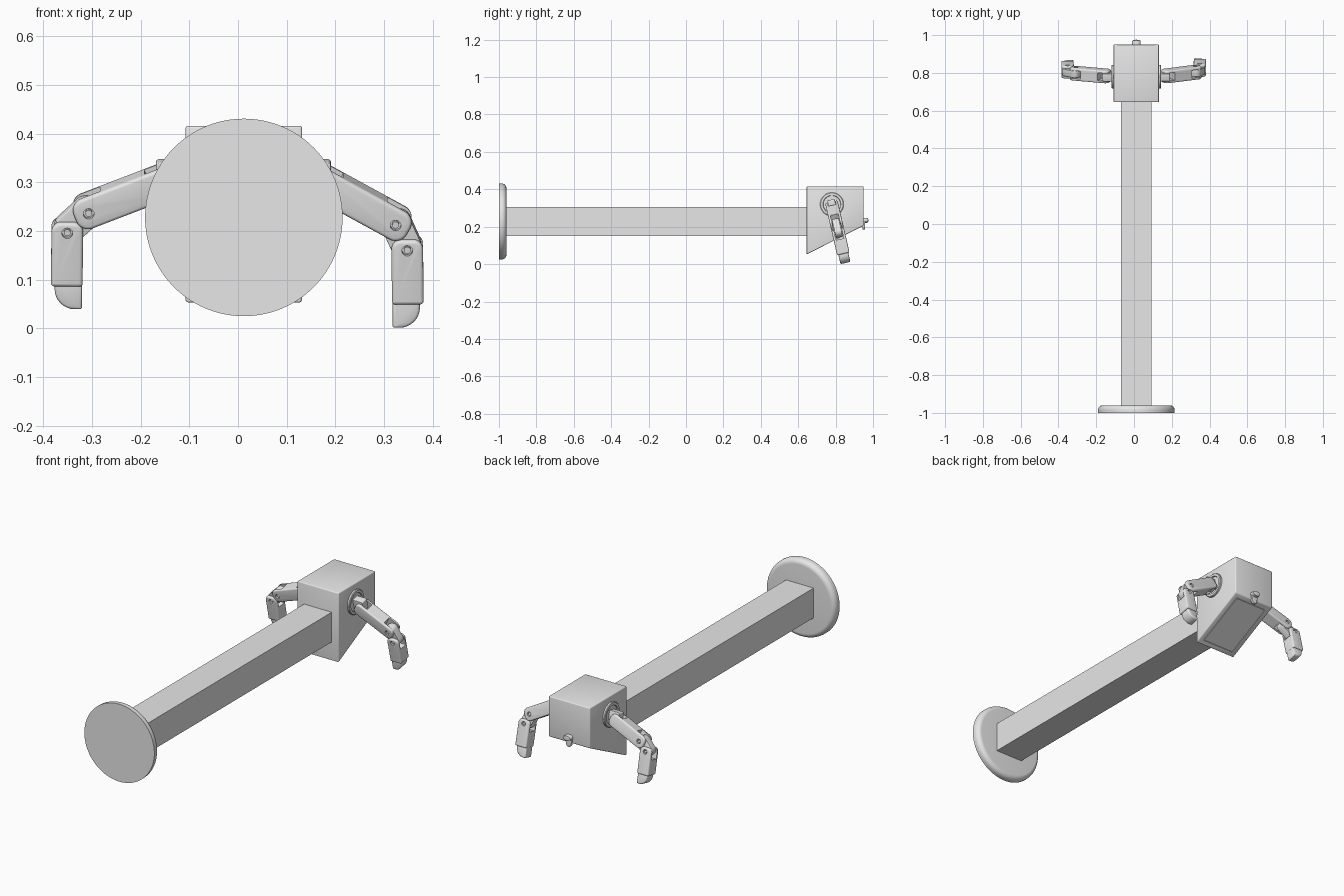
import bpy, bmesh, math
from mathutils import Vector, Matrix

if "Cube" in bpy.data.objects:
    bpy.data.objects.remove(bpy.data.objects["Cube"], do_unlink=True)

grey = bpy.data.materials.new("plain_grey")
grey.use_nodes = True
grey.diffuse_color = (0.8, 0.8, 0.8, 1)
grey.node_tree.nodes["Principled BSDF"].inputs["Base Color"].default_value = (0.8, 0.8, 0.8, 1)

CX = 0.012                       # centre line of the body
SHOULDER_Y, SHOULDER_Z = 0.78, 0.32
TILT = math.radians(13)
ARM_FRAME = Matrix.Translation((0, SHOULDER_Y, SHOULDER_Z)) @ Matrix.Rotation(TILT, 4, 'X')


def finish(name, bm, matrix=Matrix()):
    """Turn a bmesh into a shaded, coloured object."""
    bmesh.ops.recalc_face_normals(bm, faces=bm.faces)
    bm.transform(matrix)
    mesh = bpy.data.meshes.new(name)
    bm.to_mesh(mesh)
    bm.free()
    obj = bpy.data.objects.new(name, mesh)
    bpy.context.collection.objects.link(obj)
    mesh.materials.append(grey)
    shade(obj)
    return obj


def shade(obj):
    bpy.ops.object.select_all(action='DESELECT')
    bpy.context.view_layer.objects.active = obj
    obj.select_set(True)
    bpy.ops.object.shade_smooth_by_angle(angle=math.radians(35))


def rounded(corners, radii, steps=8):
    """Outline with each corner replaced by an arc."""
    out, n = [], len(corners)
    for i, p in enumerate(corners):
        r = radii[i]
        if r == 0:
            out.append(p)
            continue
        a = (corners[i - 1] - p).normalized()
        b = (corners[(i + 1) % n] - p).normalized()
        for k in range(steps + 1):
            t = math.pi / 2 * k / steps
            out.append(p + (a + b) * r - (a * math.sin(t) + b * math.cos(t)) * r)
    return out


def bar(p, q, width, before, after, r_before, r_after):
    """Rounded bar outline along p-q, running past both ends."""
    d = (q - p).normalized()
    s = Vector((-d.y, d.x)) * width / 2
    a, b = p - d * before, q + d * after
    return rounded([a - s, b - s, b + s, a + s], [r_before, r_after, r_after, r_before])


def plate(name, outline, depth, bevel=0, matrix=ARM_FRAME):
    """Extrude an x-z outline along y, with softened rims."""
    bm = bmesh.new()
    face = bm.faces.new([bm.verts.new((p.x, -depth / 2, p.y)) for p in outline])
    ext = bmesh.ops.extrude_face_region(bm, geom=[face])
    moved = [g for g in ext["geom"] if isinstance(g, bmesh.types.BMVert)]
    bmesh.ops.translate(bm, verts=moved, vec=(0, depth, 0))
    bmesh.ops.recalc_face_normals(bm, faces=bm.faces)
    if bevel:
        rims = [e for e in bm.edges if abs(e.verts[0].co.y - e.verts[1].co.y) < 1e-6]
        bmesh.ops.bevel(bm, geom=rims, offset=bevel, segments=3, profile=0.5, affect='EDGES')
    return finish(name, bm, matrix)


def lathe(name, profile, matrix, steps=64):
    """Spin (radius, height) points around z."""
    bm = bmesh.new()
    vs = [bm.verts.new((r, 0, h)) for r, h in profile]
    es = [bm.edges.new(pair) for pair in zip(vs, vs[1:])]
    bmesh.ops.spin(bm, geom=vs + es, cent=(0, 0, 0), axis=(0, 0, 1),
                   angle=math.tau, steps=steps)
    bmesh.ops.remove_doubles(bm, verts=bm.verts, dist=1e-5)
    return finish(name, bm, matrix)


def pin_at(name, p, radius, depth):
    m = ARM_FRAME @ Matrix.Translation((p.x, 0, p.y)) @ Matrix.Rotation(math.pi / 2, 4, 'X')
    h = depth / 2
    return lathe(name, [(0, -h), (radius, -h), (radius, h), (0, h)], m, 20)


def cut(obj, *cutters):
    for c in cutters:
        c.hide_render = True
        mod = obj.modifiers.new("cut", 'BOOLEAN')
        mod.operation, mod.solver, mod.object = 'DIFFERENCE', 'EXACT', c
        bpy.context.view_layer.objects.active = obj
        bpy.ops.object.modifier_apply(modifier=mod.name)
        bpy.data.objects.remove(c, do_unlink=True)
    shade(obj)


def box(name, lo, hi):
    bm = bmesh.new()
    bmesh.ops.create_cube(bm, size=1)
    lo, hi = Vector(lo), Vector(hi)
    for v in bm.verts:
        v.co = (lo + hi) / 2 + v.co * (hi - lo)
    return finish(name, bm)


# Base flange, rounded on the inner rim
R, T, EDGE = 0.203, 0.04, 0.025
arc = [(R - EDGE + EDGE * math.cos(t), T - EDGE + EDGE * math.sin(t))
       for t in [math.pi / 2 * k / 8 for k in range(9)]]
lathe("base_flange", [(0, 0), (R, 0)] + arc + [(0, T)],
      Matrix.Translation((CX, -1, 0.228)) @ Matrix.Rotation(-math.pi / 2, 4, 'X'), 96)

# Square beam
box("beam", (CX - 0.08, -0.965, 0.15), (CX + 0.08, 0.65, 0.306))

# Head block with a sloping underside and a grooved panel on it
bm = bmesh.new()
side = [(0.645, 0.052), (0.95, 0.206), (0.95, 0.416), (0.645, 0.416)]
face = bm.faces.new([bm.verts.new((CX - 0.12, y, z)) for y, z in side])
ext = bmesh.ops.extrude_face_region(bm, geom=[face])
bmesh.ops.translate(bm, vec=(0.24, 0, 0),
                    verts=[g for g in ext["geom"] if isinstance(g, bmesh.types.BMVert)])
bmesh.ops.recalc_face_normals(bm, faces=bm.faces)
bmesh.ops.bevel(bm, geom=bm.edges[:], offset=0.005, segments=3, profile=0.5, affect='EDGES')
bm.normal_update()
slope = max((f for f in bm.faces if f.normal.z < -0.5), key=lambda f: f.calc_area())
for thickness, depth in [(0.03, 0), (0.0005, -0.004), (0.003, 0), (0.0005, 0.004)]:
    bmesh.ops.inset_region(bm, faces=[slope], thickness=thickness, depth=depth)
finish("head_block", bm)

# Small tongue and collar at the back of the head
LAY_FLAT = Matrix.Translation((CX, 0.95, 0.234)) @ Matrix.Rotation(-math.pi / 2, 4, 'X')
tongue = [Vector(c) for c in [(-0.022, -0.005), (0.022, -0.005), (0.013, 0.05), (-0.013, 0.05)]]
plate("back_tongue", rounded(tongue, [0, 0, 0.013, 0.013]), 0.014, 0.003,
      LAY_FLAT @ Matrix.Rotation(-math.pi / 2, 4, 'X'))
lathe("back_collar", [(0, 0), (0.023, 0), (0.021, 0.022), (0, 0.026)],
      LAY_FLAT @ Matrix.Diagonal((1, 0.6, 1, 1)), 32)


def arm(label, s, shoulder, elbow, wrist, end_z, tip_z):
    def P(x, z):
        return Vector((s * x, (z - SHOULDER_Z) / math.cos(TILT)))
    wall = 0.12 + s * CX
    sh, el, wr = P(*shoulder), P(*elbow), P(*wrist)
    end = P(wrist[0] + 0.001, end_z)

    # Swivel disc with a recessed centre
    lathe(label + "_shoulder_disc",
          [(0, 0.005), (0.046, 0.005), (0.048, 0.011), (0.06, 0.011), (0.063, 0.008), (0.063, -0.004)],
          Matrix.Translation((s * wall, SHOULDER_Y, SHOULDER_Z)) @ Matrix.Rotation(s * math.pi / 2, 4, 'Y'))
    plate(label + "_shoulder_bracket",
          bar(P(wall, 0.316), P(shoulder[0], 0.316), 0.058, 0, 0.021, 0, 0.008), 0.04, 0.002)

    # Upper link, forked at both ends
    upper = plate(label + "_upper_link", bar(sh, el, 0.066, 0.022, 0.03, 0.024, 0.026), 0.068, 0.007)
    d = (el - sh).normalized()
    cut(upper,
        plate("slot", bar(sh, sh + d * 0.035, 0.15, 0.06, 0, 0, 0), 0.042),
        plate("slot", bar(el - d * 0.038, el, 0.15, 0, 0.06, 0, 0), 0.042),
        pin_at("hole", el, 0.011, 0.2))

    # Knuckle between the two links
    plate(label + "_knuckle", bar(el, wr, 0.062, 0.022, 0.022, 0.026, 0.026), 0.038, 0.002)

    # Lower link, forked at the top
    lower = plate(label + "_lower_link", bar(wr, end, 0.065, 0.021, 0, 0.02, 0.007), 0.068, 0.007)
    d = (end - wr).normalized()
    cut(lower,
        plate("slot", bar(wr, wr + d * 0.035, 0.15, 0.06, 0, 0, 0), 0.042),
        pin_at("hole", wr, 0.011, 0.2))

    # Fingertip, curved on the outside
    x0, x1 = wrist[0] - 0.03, wrist[0] + 0.026
    tip = [P(x0, end_z + 0.01), P(x1, end_z + 0.01), P(x1, tip_z), P(x0, tip_z)]
    plate(label + "_fingertip", rounded(tip, [0, 0, 0.042, 0.004]), 0.054, 0.006)

    for joint, p in (("elbow", el), ("wrist", wr)):
        pin_at(f"{label}_{joint}_pin", p, 0.007, 0.06)


arm("left", 1, (0.17, 0.303), (0.324, 0.219), (0.348, 0.167), 0.055, 0.006)
arm("right", -1, (0.148, 0.304), (0.307, 0.243), (0.351, 0.203), 0.092, 0.044)
